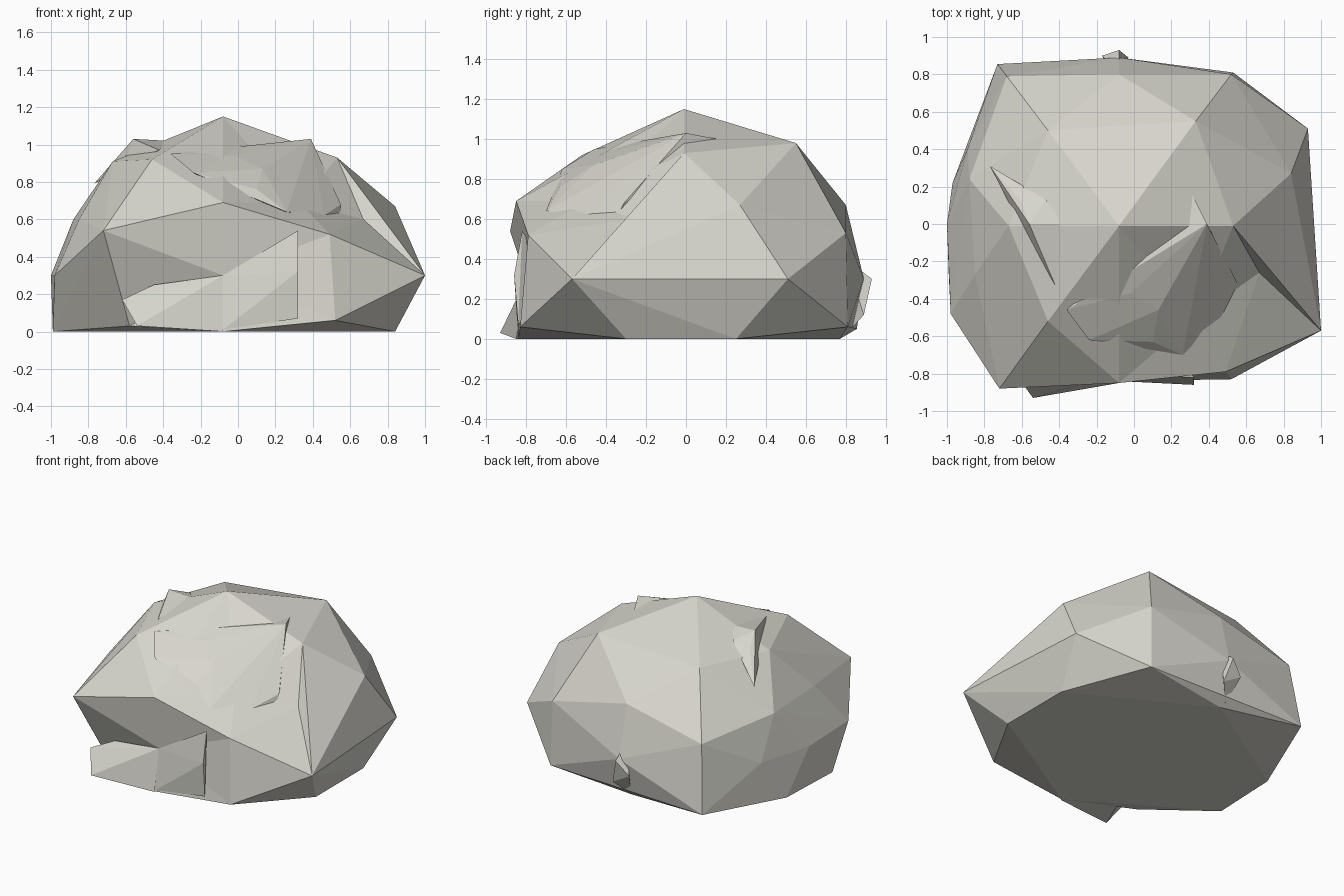
import bpy, bmesh
from mathutils import Vector

if "Cube" in bpy.data.objects:
    bpy.data.objects.remove(bpy.data.objects["Cube"])

stone = bpy.data.materials.new("stone")
stone.diffuse_color = (.68, .67, .61, 1)
stone.use_nodes = True
stone.node_tree.nodes["Principled BSDF"].inputs["Base Color"].default_value = stone.diffuse_color


def dent(bm, rim, centre):
    """Replace the faces spanned by the rim corners with a fan to a sunken centre."""
    rim = [Vector(p) for p in rim]
    ring = {v for v in bm.verts if any((v.co - p).length < 1e-3 for p in rim)}
    faces = [f for f in bm.faces if all(v in ring for v in f.verts)]
    edges = [tuple(e.verts) for e in {e for f in faces for e in f.edges}
             if sum(f in faces for f in e.link_faces) == 1]
    bmesh.ops.delete(bm, geom=faces, context='FACES')
    c = bm.verts.new(centre)
    for a, b in edges:
        bm.faces.new((a, b, c))


def hull(name, points, dents=()):
    """Flat-faced stone piece wrapped around corner points, with optional dents."""
    bm = bmesh.new()
    for p in points:
        bm.verts.new(p)
    res = bmesh.ops.convex_hull(bm, input=bm.verts)
    loose = {g for g in res["geom_interior"] + res["geom_unused"]
             if isinstance(g, bmesh.types.BMVert)}
    bmesh.ops.delete(bm, geom=list(loose), context='VERTS')
    for rim, centre in dents:
        dent(bm, rim, centre)
    bmesh.ops.recalc_face_normals(bm, faces=bm.faces)
    mesh = bpy.data.meshes.new(name)
    bm.to_mesh(mesh)
    bm.free()
    mesh.materials.append(stone)
    obj = bpy.data.objects.new(name, mesh)
    bpy.context.collection.objects.link(obj)


# main boulder: crown, shoulders, waist and flat base
crown = [(-.08, -.01, 1.15), (.33, .55, .98), (-.46, .5, .92),
         (-.46, -.52, .92), (.53, -.01, .93), (-.67, -.01, .91)]
shoulders = [(.84, .27, .67), (.49, -.79, .52),
             (-.08, -.85, .69), (-.72, -.88, .54), (-.85, -.27, .6),
             (-.88, .24, .6), (-.68, .79, .53), (-.08, .8, .67), (.52, .8, .53)]
waist = [(.93, -.01, .3), (.93, .51, .3), (1, -.57, .3), (-1, 0, .3),
         (-.98, -.48, .3), (-.89, .4, .3), (-.08, .89, .3)]
base = [(.84, -.3, 0), (.84, .25, 0), (-.99, -.28, 0), (-.97, .22, 0),
        (-.08, -.84, 0), (-.1, .77, 0), (.52, -.83, .06), (.53, .81, .06),
        (-.73, .855, .05), (-.58, -.66, .03)]
side = (.67, -.26, .6)
side_rim = [crown[4], waist[0], waist[2], shoulders[1]]
upper_rim = [crown[0], crown[4], side] + shoulders[1:3]
lower_rim = shoulders[1:4] + [base[4], base[6], base[9]]
hull("boulder", crown + shoulders + waist + base,
     [(side_rim, side), (upper_rim, (.33, -.5, .69)),
      (lower_rim, (-.08, -.8, .3))])

# slab filling the hollow on the upper front
hull("front_slab", [(.31, .16, 1.0), (.39, 0, 1.03), (.55, -.31, .68),
                    (.55, -.34, .62), (.46, -.51, .62), (.26, -.7, .64),
                    (.1, -.63, .76), (-.24, -.62, .85), (-.36, -.46, .95),
                    (-.02, -.37, .94), (.05, -.24, .97), (.13, -.46, .87),
                    (.15, -.3, .6)])

# thin ridge on the upper left
hull("left_ridge", [(-.77, .31, .79), (-.56, 0, 1.03), (-.6, .12, .96),
                    (-.47, .13, .98), (-.38, 0, 1.02), (-.42, -.33, .97),
                    (-.6, -.02, .91)])

# foot jutting out at the lower front left
hull("front_foot", [(-.08, -.85, 0), (-.54, -.93, .03), (-.62, -.82, .17),
                    (-.45, -.78, .25), (-.08, -.8, .3), (-.4, -.6, .02)])

# shallow plate on the lower front right
hull("front_plate", [(-.08, -.8, .3), (.32, -.82, .54), (.32, -.86, .32),
                     (.32, -.84, .07), (-.08, -.84, .01), (.2, -.65, .3)])

# small spur at the back
hull("back_spur", [(-.08, .93, .3), (-.17, .9, .2), (-.03, .89, .12),
                   (-.12, .8, .02), (-.08, .8, .4)])
